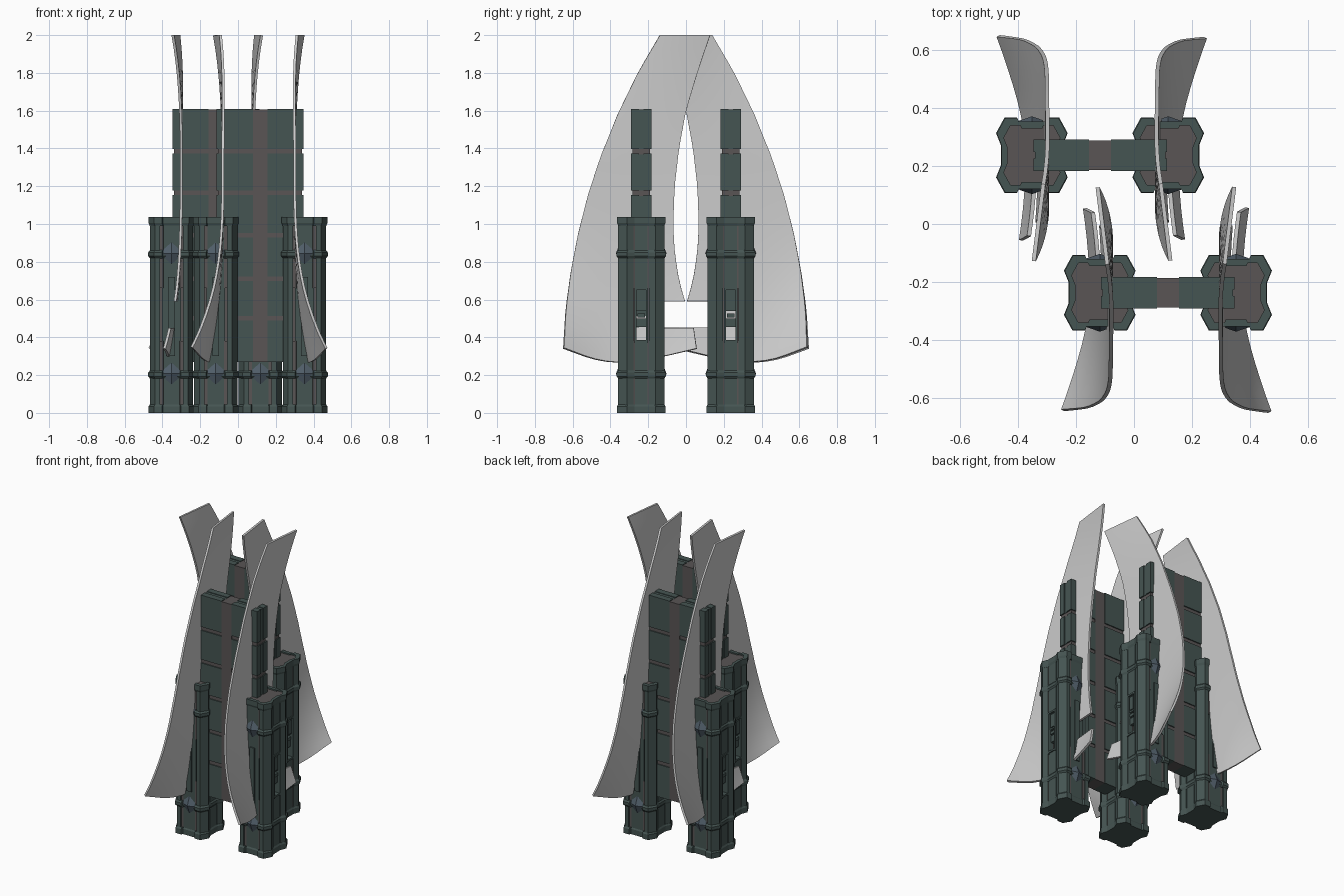
import bpy, bmesh, math

if "Cube" in bpy.data.objects:
    bpy.data.objects.remove(bpy.data.objects["Cube"])

CX, CY = 0.117, -0.237          # centre of the front unit
TOWER = 0.235                   # tower offset from unit centre
made = []


def material(name, rgb):
    m = bpy.data.materials.new(name)
    m.diffuse_color = (*rgb, 1)
    m.use_nodes = True
    m.node_tree.nodes["Principled BSDF"].inputs["Base Color"].default_value = m.diffuse_color
    return m


GREEN = material("dark_green", (0.06, 0.09, 0.085))
BROWN = material("brown_grey", (0.10, 0.09, 0.09))
BLUE = material("blue_grey", (0.08, 0.11, 0.14))


def finish(bm, name, mat=None):
    bmesh.ops.recalc_face_normals(bm, faces=bm.faces[:])
    me = bpy.data.meshes.new(name)
    bm.to_mesh(me)
    bm.free()
    if mat:
        me.materials.append(mat)
    ob = bpy.data.objects.new(name, me)
    bpy.context.collection.objects.link(ob)
    made.append(ob)
    return ob


def prism(bm, pts, rings, cx, cy):
    """Stack of (z, scale) rings of one outline, capped at both ends."""
    loops = [[bm.verts.new((cx + x * s, cy + y * s, z)) for x, y in pts] for z, s in rings]
    n = len(pts)
    for a, b in zip(loops, loops[1:]):
        for i in range(n):
            bm.faces.new((a[i], a[(i + 1) % n], b[(i + 1) % n], b[i]))
    bm.faces.new(loops[0][::-1])
    bm.faces.new(loops[-1])


def box(bm, x0, x1, y0, y1, z0, z1, cx, cy):
    prism(bm, [(x0, y0), (x1, y0), (x1, y1), (x0, y1)], [(z0, 1), (z1, 1)], cx, cy)


def lerp_table(table, t):
    for (a, p), (b, q) in zip(table, table[1:]):
        if t <= b:
            return p + (q - p) * max(0, t - a) / (b - a)
    return table[-1][1]


# tower outline: notched octagon
Q = [(0.105, 0.035), (0.121, 0.075), (0.092, 0.128), (0.05, 0.128), (0.045, 0.116)]
OUTLINE = (Q + [(-x, y) for x, y in reversed(Q)] + [(-x, -y) for x, y in Q]
           + [(x, -y) for x, y in reversed(Q)])
CORNER = [(0.08, 0.04), (0.101, 0.04), (0.115, 0.075), (0.087, 0.122), (0.06, 0.122), (0.06, 0.08)]


def tower(tx, side):
    # inner core, open in the middle for the window
    bm = bmesh.new()
    for z0, z1 in ((0.02, 0.38), (0.66, 1.02)):
        prism(bm, OUTLINE, [(z0, 0.88), (z1, 0.88)], tx, CY)
    for s in (-1, 1):
        box(bm, -0.09, 0.09, s * 0.033, s * 0.1, 0.38, 0.66, tx, CY)
    prism(bm, OUTLINE, [(1.0, 0.82), (1.028, 0.82)], tx, CY)
    finish(bm, side + "_tower_core", BROWN)

    # caps at foot and head
    bm = bmesh.new()
    prism(bm, OUTLINE, [(0, 1), (0.035, 1), (0.045, 0.95)], tx, CY)
    prism(bm, OUTLINE, [(0.99, 0.95), (1.005, 1), (1.037, 1), (1.037, 0.8), (1.024, 0.8)], tx, CY)
    finish(bm, side + "_tower_caps", GREEN)

    # corner pillars and face panels
    bm = bmesh.new()
    for sx in (-1, 1):
        for sy in (-1, 1):
            prism(bm, [(x * sx, y * sy) for x, y in CORNER], [(0.03, 1), (1.0, 1)], tx, CY)
        for z0, z1 in ((0.04, 0.38), (0.66, 1.0)):
            box(bm, sx * 0.07, sx * 0.1, -0.033, 0.033, z0, z1, tx, CY)
    for sy in (-1, 1):
        box(bm, -0.05, 0.05, sy * 0.08, sy * 0.111, 0.04, 1.0, tx, CY)
        box(bm, -0.018, 0.018, sy * 0.1, sy * 0.119, 0.3, 0.72, tx, CY)
    finish(bm, side + "_tower_panels", GREEN)

    # window frames on both ends
    bm = bmesh.new()
    for sx in (-1, 1):
        a, b = sx * 0.07, sx * 0.107
        for sy in (-1, 1):
            box(bm, a, b, sy * 0.026, sy * 0.036, 0.37, 0.66, tx, CY)
        for z in (0.375, 0.65):
            box(bm, a, b, -0.036, 0.036, z, z + 0.012, tx, CY)
        box(bm, a, sx * 0.095, -0.026, 0.026, 0.54, 0.65, tx, CY)
        box(bm, a, sx * 0.102, -0.016, 0.016, 0.55, 0.64, tx, CY)
        box(bm, a, sx * 0.09, -0.026, 0.026, 0.455, 0.50, tx, CY)
        box(bm, a, sx * 0.098, -0.02, 0.02, 0.505, 0.525, tx, CY)
    finish(bm, side + "_tower_window", GREEN)

    # bands with diamond studs
    bm, bd = bmesh.new(), bmesh.new()
    for z in (0.203, 0.84):
        prism(bm, OUTLINE, [(z - 0.022, 0.94), (z - 0.01, 1.02), (z + 0.01, 1.02), (z + 0.022, 0.94)], tx, CY)
        for sy in (-1, 1):
            rim = [bd.verts.new((tx + dx, CY + sy * 0.108, z + dz + 0.005))
                   for dx, dz in ((0.075, 0), (0, 0.065), (-0.075, 0), (0, -0.065))]
            tip = bd.verts.new((tx, CY + sy * 0.134, z + 0.005))
            bd.faces.new(rim)
            for i in range(4):
                bd.faces.new((rim[i], rim[(i + 1) % 4], tip))
    finish(bm, side + "_tower_bands", GREEN)
    finish(bd, side + "_tower_studs", BLUE)


def slab():
    bm = bmesh.new()
    box(bm, -0.222, 0.222, -0.047, 0.047, 0.275, 1.6, CX, CY)
    box(bm, -0.038, 0.038, -0.051, 0.051, 0.27, 1.605, CX, CY)
    finish(bm, "slab_core", BROWN)
    # plates between horizontal grooves
    bm = bmesh.new()
    joints = [0.27, 0.50, 0.71, 0.94, 1.165, 1.385, 1.61]
    for z0, z1 in zip(joints, joints[1:]):
        g0 = z0 + (0.012 if z0 > 0.3 else 0)
        g1 = z1 - (0.012 if z1 < 1.6 else 0)
        for sx in (-1, 1):
            for sy in (-1, 1):
                box(bm, sx * 0.038, sx * 0.23, sy * 0.012, sy * 0.054, g0, g1, CX, CY)
            box(bm, sx * 0.038, sx * 0.225, -0.012, 0.012, g0, g1 - 0.004, CX, CY)
    finish(bm, "slab_plates", GREEN)


# sail outline: outward distance u against height, and bottom height against u
OUTER = [(0.345, 0.645), (0.55, 0.635), (0.75, 0.609), (0.95, 0.571), (1.15, 0.52),
         (1.35, 0.455), (1.58, 0.362), (1.8, 0.255), (2.0, 0.138)]
INNER = [(0.59, 0.005), (0.7, 0.037), (0.85, 0.06), (1.0, 0.068), (1.2, 0.06),
         (1.4, 0.037), (1.6, 0.0), (1.8, -0.06), (2.0, -0.127)]
BOTTOM = [(-0.055, 0.342), (0.1, 0.305), (0.25, 0.277), (0.39, 0.268), (0.5, 0.29), (0.645, 0.345)]


def sail_x(u, z):
    if z > 1.35:
        return 0.19 + ((z - 1.35) / 0.65) ** 2 * (0.012 + 0.125 * (0.14 - u))
    k = 0.7 if u > 0.25 else 0.35
    return 0.19 + (1.35 - z) ** 3 * (0.055 + k * (u - 0.25) ** 2)


def sail(side, name):
    bm = bmesh.new()

    def patch(rows):
        vs = [[bm.verts.new((CX + side * sail_x(u, z), -u, z)) for u, z in r] for r in rows]
        for a, b in zip(vs, vs[1:]):
            for i in range(len(a) - 1):
                bm.faces.new((a[i], a[i + 1], b[i + 1], b[i]))

    # main blade
    rows, N, split = [], 20, 0.2
    k = (split - 0.005) / (lerp_table(OUTER, 0.59) - 0.005)
    fr = [k * i / 4 for i in range(4)] + [k + (1 - k) * i / 8 for i in range(9)]
    for j in range(N + 1):
        z = 0.59 + 1.41 * j / N
        a, b = lerp_table(INNER, z), lerp_table(OUTER, z)
        rows.append([(a + (b - a) * f, z) for f in fr])
    patch(rows)
    # lower flare
    rows = []
    for j in range(7):
        t = min(j, 4) / 4
        zr = 0.345 + 0.105 * t if j <= 4 else 0.45 + 0.07 * (j - 4)
        b = lerp_table(OUTER, zr)
        row = []
        for i in range(9):
            u = split + (b - split) * i / 8
            low = lerp_table(BOTTOM, u)
            row.append((u, low + (0.45 - low) * t if j <= 4 else zr))
        rows.append(row)
    patch(rows)
    # inward prong under the notch
    rows = []
    for j in range(5):
        tip = -0.055 + 0.015 * j / 4
        us = [tip + (split - tip) * i / 5 for i in range(6)]
        rows.append([(u, lerp_table(BOTTOM, u) + (0.45 - lerp_table(BOTTOM, u)) * j / 4) for u in us])
    patch(rows)

    bmesh.ops.remove_doubles(bm, verts=bm.verts[:], dist=0.0005)
    bmesh.ops.recalc_face_normals(bm, faces=bm.faces[:])
    bmesh.ops.solidify(bm, geom=bm.faces[:], thickness=0.014)
    ob = finish(bm, name)
    bpy.ops.object.select_all(action='DESELECT')
    ob.select_set(True)
    bpy.context.view_layer.objects.active = ob
    bpy.ops.object.shade_smooth_by_angle(angle=math.radians(30))


# front unit
slab()
for s, label in ((-1, "left"), (1, "right")):
    tower(CX + s * TOWER, label)
    sail(s, label + "_sail")

# back unit: the front one turned half a turn
for ob in list(made):
    twin = ob.copy()
    twin.name = "back_" + ob.name
    ob.name = "front_" + ob.name
    twin.rotation_euler.z = math.pi
    bpy.context.collection.objects.link(twin)
